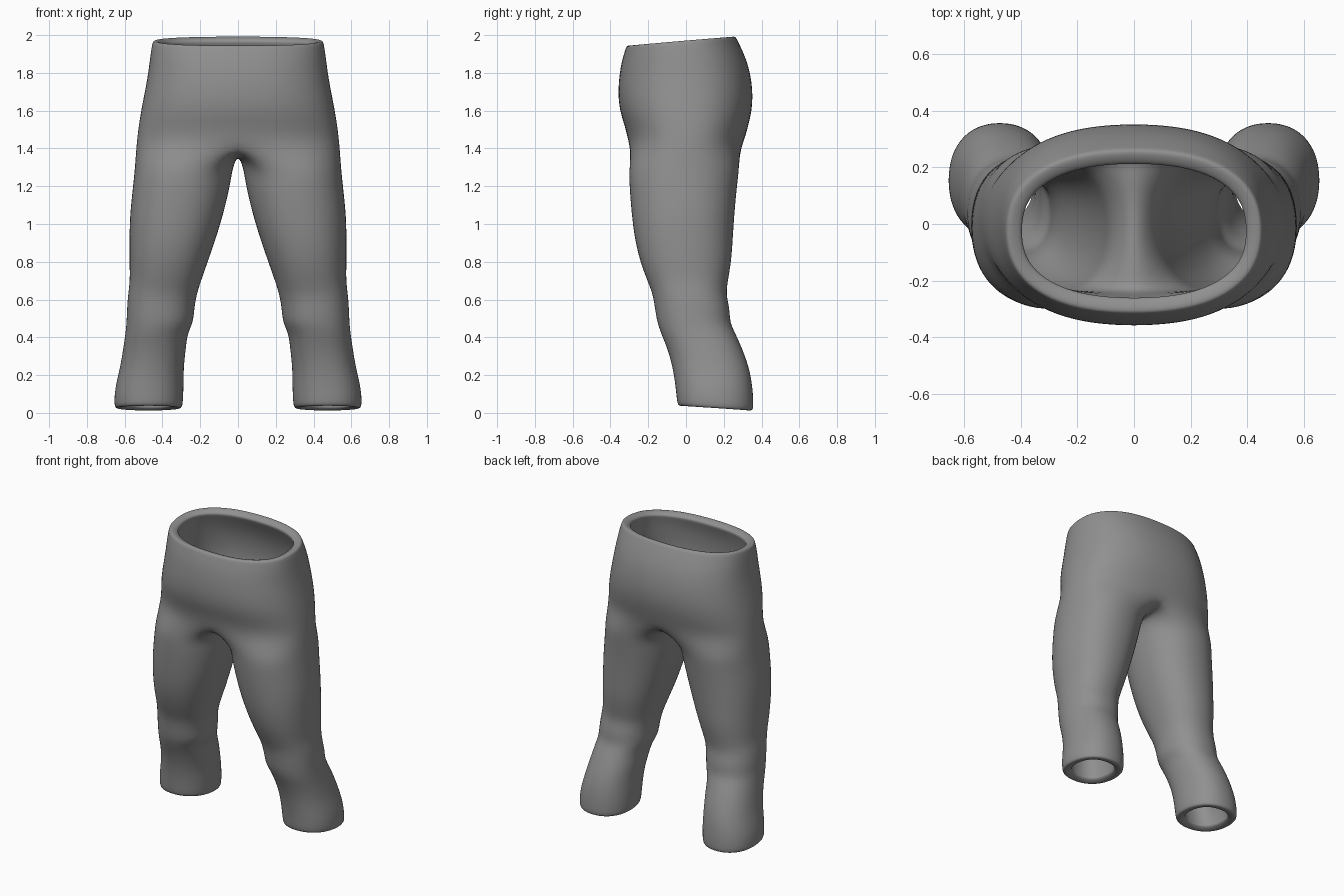
import bpy, bmesh, math

if "Cube" in bpy.data.objects:
    bpy.data.objects.remove(bpy.data.objects["Cube"])

GROW = 1.015          # makes up for the shrinkage of the subdivision

grey = bpy.data.materials.new("cloth grey")
grey.diffuse_color = (0.28, 0.28, 0.28, 1)
grey.use_nodes = True
grey.node_tree.nodes["Principled BSDF"].inputs["Base Color"].default_value = grey.diffuse_color

# Hips: height, half width, front y, back y, tilt (z per y)
HIPS = [
    (1.978, 0.445, -0.310, 0.257, 0.085),
    (1.955, 0.452, -0.318, 0.268, 0.085),
    (1.88, 0.463, -0.338, 0.308, 0.05),
    (1.80, 0.472, -0.350, 0.337, 0.02),
    (1.70, 0.490, -0.358, 0.352, 0),
    (1.60, 0.510, -0.350, 0.347, 0),
    (1.51, 0.524, -0.318, 0.325, 0),
]
CROTCH = (1.42, 0.534, -0.300, 0.300, 0)

# Legs: height, inner x, outer x, front y, back y
LEGS = [
    (1.30, 0.028, 0.546, -0.302, 0.283),
    (1.20, 0.042, 0.556, -0.300, 0.270),
    (1.05, 0.078, 0.573, -0.288, 0.256),
    (0.92, 0.118, 0.575, -0.272, 0.248),
    (0.80, 0.160, 0.575, -0.243, 0.240),
    (0.70, 0.195, 0.572, -0.205, 0.222),
    (0.63, 0.218, 0.582, -0.176, 0.212),
    (0.55, 0.232, 0.588, -0.164, 0.232),
    (0.48, 0.236, 0.590, -0.153, 0.232),
    (0.42, 0.268, 0.596, -0.132, 0.262),
    (0.34, 0.276, 0.608, -0.098, 0.298),
    (0.24, 0.288, 0.624, -0.070, 0.335),
    (0.13, 0.288, 0.652, -0.054, 0.354),
    (0.045, 0.292, 0.656, -0.048, 0.358),
    (0.018, 0.300, 0.648, -0.038, 0.352),
]
ARC, INNER = 13, 5    # points round the outside, and along the crotch
RING = ARC + INNER


def power(v, p):
    return math.copysign(abs(v) ** p, v)


def oval(cx, rx, yf, yb, angle, p):
    """Point on a rounded oval; angle 0 is the front, 90 degrees the outside."""
    cy, ry = (yf + yb) / 2, (yb - yf) / 2 * GROW
    return (cx + rx * GROW * power(math.sin(angle), p),
            cy - ry * power(math.cos(angle), p))


def hip_arc(row):
    z, half, yf, yb, tilt = row
    pts = []
    for j in range(ARC):
        x, y = oval(0, half, yf, yb, math.pi * j / (ARC - 1), 0.85)
        pts.append((0 if j in (0, ARC - 1) else x, y, z + tilt * y))
    return pts


def leg_ring(row):
    z, xi, xo, yf, yb = row
    tilt = -0.06 if z < 0.1 else 0
    pts = []
    for j in range(RING):
        a = math.radians(-30 + 360 * j / RING)
        x, y = oval((xi + xo) / 2, (xo - xi) / 2, yf, yb, a, 0.9)
        pts.append((x, y, z + tilt * (y - 0.16)))
    return pts


bm = bmesh.new()


def add(points):
    return [bm.verts.new(p) for p in points]


def skin(upper, lower, closed):
    n = len(upper)
    for j in range(n if closed else n - 1):
        k = (j + 1) % n
        bm.faces.new((upper[j], lower[j], lower[k], upper[k]))


# Half of the hips, open at the middle plane
arcs = [add(hip_arc(r)) for r in HIPS + [CROTCH]]
for up, low in zip(arcs, arcs[1:]):
    skin(up, low, False)

# Crotch line from back to front, which closes the top of the leg
seam = [(0, 0.20, 1.395), (0, 0.10, 1.375), (0, 0.0, 1.368),
        (0, -0.11, 1.37), (0, -0.22, 1.382)]
rings = [arcs[-1] + add(seam)] + [add(leg_ring(r)) for r in LEGS]
for up, low in zip(rings, rings[1:]):
    skin(up, low, True)

for f in bm.faces:
    f.smooth = True
mesh = bpy.data.meshes.new("trousers")
bm.to_mesh(mesh)
bm.free()
mesh.materials.append(grey)
trousers = bpy.data.objects.new("trousers", mesh)
bpy.context.collection.objects.link(trousers)

# Other leg, cloth thickness and smoothing
mirror = trousers.modifiers.new("other_leg", 'MIRROR')
mirror.use_clip = True
thick = trousers.modifiers.new("cloth_thickness", 'SOLIDIFY')
thick.thickness = 0.06
thick.offset = -1
smooth = trousers.modifiers.new("smoothing", 'SUBSURF')
smooth.levels = smooth.render_levels = 2
